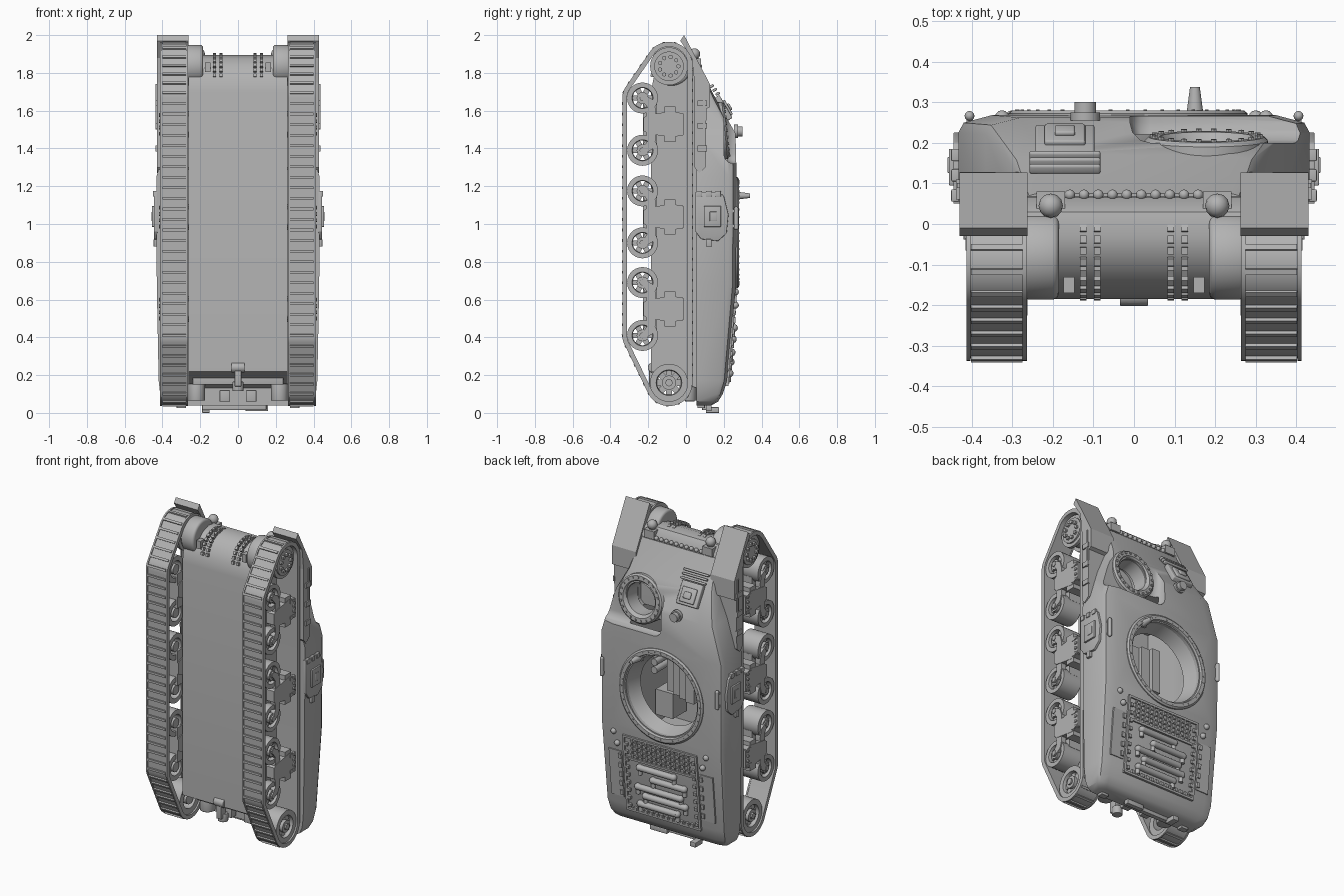
import bpy, bmesh, math
from mathutils import Matrix, Vector

cube = bpy.data.objects.get("Cube")
if cube:
    bpy.data.objects.remove(cube)

grey = bpy.data.materials.new("plain grey")
grey.use_nodes = True
grey.diffuse_color = (0.45, 0.45, 0.45, 1)
grey.node_tree.nodes["Principled BSDF"].inputs["Base Color"].default_value = (0.45, 0.45, 0.45, 1)
X, Y, Z = Vector((1, 0, 0)), Vector((0, 1, 0)), Vector((0, 0, 1))


def frame(c, axis):
    return Matrix.Translation(c) @ axis.to_track_quat('Z', 'Y').to_matrix().to_4x4()


def box(bm, c, s, rx=0):
    m = Matrix.Translation(c) @ Matrix.Rotation(rx, 4, 'X') @ Matrix.Diagonal((*s, 1))
    bmesh.ops.create_cube(bm, size=1, matrix=m)


def cyl(bm, c, r, d, axis=Y, r2=None, n=20):
    bmesh.ops.create_cone(bm, cap_ends=True, segments=n, radius1=r, radius2=r if r2 is None else r2,
                          depth=d, matrix=frame(c, axis))


def ball(bm, c, r):
    bmesh.ops.create_uvsphere(bm, u_segments=12, v_segments=8, radius=r, matrix=Matrix.Translation(c))


def loft(bm, rings, cap=True, loop=False):
    vs = [[bm.verts.new(p) for p in ring] for ring in rings]
    n = len(vs[0])
    for i in range(len(vs) if loop else len(vs) - 1):
        a, b = vs[i], vs[(i + 1) % len(vs)]
        for j in range(n):
            bm.faces.new((a[j], a[(j + 1) % n], b[(j + 1) % n], b[j]))
    if cap:
        bm.faces.new(vs[0])
        bm.faces.new(vs[-1])


def lathe(bm, profile, c, axis, n=32):
    m = frame(c, axis)
    loft(bm, [[m @ Vector((r * math.cos(t), r * math.sin(t), h)) for r, h in profile]
              for t in (2 * math.pi * i / n for i in range(n))], cap=False, loop=True)


def extrude(bm, profile, x0, x1):
    loft(bm, [[(x, y, z) for y, z in profile] for x in (x0, x1)])


def bolt_circle(bm, c, axis, r, n, size):
    m = frame(c, axis)
    for i in range(n):
        t = 2 * math.pi * i / n
        cyl(bm, m @ Vector((r * math.cos(t), r * math.sin(t), 0)), size, size * 1.6, axis, n=6)


def make(name, bm, mirror=False, bevel=0, cutters=(), smooth=True):
    bmesh.ops.recalc_face_normals(bm, faces=bm.faces)
    me = bpy.data.meshes.new(name)
    bm.to_mesh(me)
    bm.free()
    me.materials.append(grey)
    ob = bpy.data.objects.new(name, me)
    bpy.context.collection.objects.link(ob)
    bpy.ops.object.select_all(action='DESELECT')
    ob.select_set(True)
    bpy.context.view_layer.objects.active = ob
    if bevel:
        mod = ob.modifiers.new("bevel", 'BEVEL')
        mod.width, mod.segments = bevel, 3
        mod.limit_method, mod.angle_limit = 'ANGLE', 0.35
    for cut in cutters:
        mod = ob.modifiers.new("cut", 'BOOLEAN')
        mod.operation, mod.object, mod.solver = 'DIFFERENCE', cut, 'EXACT'
    if mirror:
        ob.modifiers.new("mirror", 'MIRROR')
    for mod in list(ob.modifiers):
        bpy.ops.object.modifier_apply(modifier=mod.name)
    if smooth:
        bpy.ops.object.shade_smooth_by_angle(angle=0.6)
    return ob


def cutter(name, bevel, build, *args):
    bm = bmesh.new()
    build(bm, *args)
    ob = make(name, bm, bevel=bevel, smooth=False)
    ob.hide_render = True
    return ob


# Cutters for crew space, turret opening, driver step and driver opening
RING = Vector((-.015, 0.262, 0.953))
tilt = Vector((0, 0.995, 0.1))
HATCH = Vector((0.178, 0.205, 1.495))
space = cutter("crew_space_cutter", 0, box, (0, 0.03, 1.0), (0.48, 0.38, 0.8))
hole = cutter("turret_cutter", 0, cyl, RING, 0.25, 0.2, Y, None, 48)
step = cutter("driver_step_cutter", 0.05, box, (0.3, 0.4, 1.56), (0.62, 0.4, 0.48))
port = cutter("driver_port_cutter", 0, cyl, HATCH, 0.1, 0.3, tilt, None, 40)

# Upper hull: sections of height, lower width, deck width, deck level
bm = bmesh.new()
rings = []
for z, w, wt, y in ((0.04, .36, .32, .135), (0.06, .395, .34, .17), (0.1, .412, .35, .195), (0.17, .42, .35, .217),
                    (0.68, .43, .35, .265), (1.25, .432, .35, .268), (1.48, .365, .28, .262),
                    (1.64, .3, .23, .17), (1.82, .262, .24, .075)):
    side = [(w, .055), (w, y * .84), (w * .85 + wt * .15, y * .93), (wt, y)]
    rings.append([(x, a, z) for x, a in side] + [(-x, a, z) for x, a in reversed(side)])
loft(bm, rings)
make("upper_hull", bm, cutters=(space, hole, step, port))

# Lower hull with rounded nose
bm = bmesh.new()
extrude(bm, [(-.185, .22), (-.185, 1.7), (-.172, 1.77), (-.14, 1.83), (-.09, 1.875), (-.03, 1.895),
             (.03, 1.885), (.065, 1.84), (.08, 1.7), (.08, .12), (-.05, .18)], -.262, .262)
make("lower_hull", bm, cutters=(space,))
for ob in (space, hole, step, port):
    bpy.data.objects.remove(ob)

# Nose fittings: bolted flanges, drive housings, lugs
bm = bmesh.new()
for x in (.09, .125):
    for i in range(15):
        t = math.radians(-5 + i * 12.5)
        box(bm, (x, -.055 + .125 * math.cos(t), 1.765 + .13 * math.sin(t)), (.016, .018, .018), t)
ball(bm, (.205, .045, 1.9), .03)
cyl(bm, (.205, .045, 1.86), .02, .08, Z)
box(bm, (.205, .045, 1.85), (.07, .07, .05))
box(bm, (.16, -.15, 1.83), (.028, .04, .05))
for i in range(5):
    ball(bm, (.018 + .035 * i, .072, 1.835), .013)
make("nose_fittings", bm, mirror=True)
bm = bmesh.new()
cyl(bm, (.23, -.078, 1.84), .108, .09, X, n=32)
make("drive_housings", bm, mirror=True, bevel=.015)

# Track path: hull of wheel circles
circles = [(-.09, 1.84, .112), (-.09, .16, .112), (-.23, 1.667, .095), (-.23, .41, .095)]
pts = sorted({(round(y + r * math.cos(t), 4), round(z + r * math.sin(t), 4)) for y, z, r in circles
              for t in (math.pi * k / 24 for k in range(48))})


def half(ps):
    out = []
    for p in ps:
        while len(out) > 1 and ((out[-1][0] - out[-2][0]) * (p[1] - out[-2][1])
                                - (out[-1][1] - out[-2][1]) * (p[0] - out[-2][0])) <= 0:
            out.pop()
        out.append(p)
    return out[:-1]


path = [Vector((0, *p)) for p in half(pts) + half(pts[::-1])]
edges = list(zip(path, path[1:] + path[:1]))
bm = bmesh.new()


def band(x0, x1, inner, outer):
    rows = []
    for i, p in enumerate(path):
        u = (path[(i + 1) % len(path)] - path[i - 1]).normalized()
        out = Vector((0, u.z, -u.y))
        rows.append([p + X * x + out * h for x, h in ((x0, inner), (x1, inner), (x1, outer), (x0, outer))])
    loft(bm, rows, cap=False, loop=True)


# Continuous belt with raised edges, then cross bars
band(.265, .41, -.011, .006)
band(.264, .274, -.013, .012)
band(.402, .412, -.013, .012)
total = sum((b - a).length for a, b in edges)
links = 74
for i in range(links):
    d = total * i / links
    for a, b in edges:
        if d <= (b - a).length:
            break
        d -= (b - a).length
    u = (b - a).normalized()
    p = a + u * d + Vector((0, u.z, -u.y)) * .008
    box(bm, p + X * .338, (.126, .014, .014), math.atan2(u.z, u.y))
make("tracks", bm, mirror=True)


# Wheels
def wheel(bm, y, z, r, holes, x0=.275, x1=.402):
    c = Vector((0, y, z))
    lathe(bm, [(r, x0), (r, x1), (r * .68, x1), (r * .64, x1 - .02), (r * .64, x0)], c, X, 28)
    cyl(bm, c + X * (x0 + x1) / 2, r * .38, x1 - x0, X)
    cyl(bm, c + X * x1, r * .2, .02, X, n=8)
    for i in range(holes):
        t = 2 * math.pi * i / holes
        box(bm, c + X * (x1 - .03) + Vector((0, math.cos(t), math.sin(t))) * r * .5,
            (.02, r * .5, r * .34), t)


bm = bmesh.new()
for z in (1.667, 1.39, 1.175, .9, .69, .41):
    wheel(bm, -.23, z, .082, 6)
make("road_wheels", bm, mirror=True)
bm = bmesh.new()
wheel(bm, -.09, .16, .1, 8)
make("rear_idlers", bm, mirror=True)
bm = bmesh.new()
cyl(bm, (.335, -.09, 1.835), .078, .12, X, n=28)
for x in (.295, .375):
    lathe(bm, [(.1, x - .01), (.1, x + .01), (.07, x + .01), (.07, x - .01)], Vector((0, -.09, 1.835)), X)
bolt_circle(bm, Vector((.398, -.09, 1.835)), X, .05, 9, .012)
make("drive_sprockets", bm, mirror=True)

# Suspension brackets, swing arms, beams and springs
bm = bmesh.new()
for z in (1.528, 1.037, .55):
    extrude(bm, [(-.225, z - .035), (-.2, z - .05), (-.07, z - .07), (-.01, z - .055),
                 (-.01, z + .055), (-.07, z + .07), (-.2, z + .05), (-.225, z + .035)], .262, .412)
    box(bm, (.312, -.19, z), (.09, .075, .22))
    for s in (-1, 1):
        box(bm, (.355, -.085, z + s * .078), (.11, .06, .03))
        for x in (.376, .29):
            extrude(bm, [(-.25, z + s * .15), (-.225, z + s * .16), (-.175, z + s * .13), (-.16, z + s * .08),
                         (-.165, z + s * .03), (-.215, z + s * .02), (-.205, z + s * .09)], x, x + .033)
        box(bm, (.39, -.04, z + s * .05), (.05, .05, .02))
    for i in range(4):
        cyl(bm, (.412, -.03, z - .05 + i * .033), .01, .015, X, n=6)
make("suspension", bm, mirror=True)

# Fenders with hinge strips
bm = bmesh.new()
extrude(bm, [(-.03, 1.97), (-.01, 2.0), (.127, 1.74), (.128, 1.62), (.108, 1.61), (.104, 1.3), (.07, 1.27),
             (.045, 1.3), (.045, 1.75), (.03, 1.88)], .262, .43)
for z in (1.4, 1.52, 1.64):
    box(bm, (.432, .085, z), (.012, .05, .03))
box(bm, (.428, .095, 1.62), (.016, .012, .24))
make("fenders", bm, mirror=True, smooth=False)

# Side doors
bm = bmesh.new()
extrude(bm, [(.05, .96), (.08, .92), (.17, .91), (.215, .95), (.225, 1.05), (.2, 1.15), (.17, 1.17), (.05, 1.17)],
        .425, .445)
box(bm, (.447, .14, 1.04), (.018, .09, .11))
box(bm, (.456, .145, 1.04), (.006, .04, .05))
for y in (.07, .12, .17):
    box(bm, (.437, y, 1.16), (.026, .03, .03))
box(bm, (.437, .12, .9), (.02, .03, .04))
make("side_doors", bm, mirror=True, bevel=.004)

# Lifting handles and deck lamps
bm = bmesh.new()
cyl(bm, (.405, .266, 1.03), .012, .1, Z)
for s in (-1, 1):
    ball(bm, (.405, .266, 1.03 + s * .05), .012)
    box(bm, (.405, .25, 1.03 + s * .04), (.016, .03, .016))
for x, z in ((.325, .64), (.3, .57)):
    cyl(bm, (x, .25, z), .014, .025)
    ball(bm, (x, .262, z), .018)
make("deck_handles", bm, mirror=True)

# Turret ring and sight post
bm = bmesh.new()
lathe(bm, [(.295, -.03), (.295, .01), (.285, .018), (.262, .018), (.235, -.06), (.22, -.1), (.25, -.1)], RING, Y, 56)
bolt_circle(bm, RING + Y * .016, Y, .274, 40, .005)
make("turret_ring", bm)
bm = bmesh.new()
cyl(bm, (.15, .3, 1.15), .022, .075, Y, .012)
box(bm, (.155, .255, 1.165), (.06, .02, .06))
make("sight_post", bm)

# Driver opening
bm = bmesh.new()
lathe(bm, [(.155, -.12), (.152, .0), (.142, .01), (.115, .01), (.098, -.01), (.09, -.1)], HATCH, tilt, 44)
bolt_circle(bm, HATCH + tilt * .01, tilt, .132, 22, .008)
make("driver_opening", bm)

# Front vision block, louvres and vent
bm = bmesh.new()
box(bm, (-.17, .19, 1.61), (.145, .05, .14), .52)
box(bm, (-.17, .218, 1.615), (.1, .02, .09), .52)
box(bm, (-.17, .23, 1.62), (.05, .015, .04), .52)
for i in range(3):
    box(bm, (-.17, .168 - i * .016, 1.69 + i * .02), (.175, .025, .014), .52)
make("vision_block", bm, bevel=.006)
bm = bmesh.new()
cyl(bm, (-.12, .265, 1.49), .036, .02)
cyl(bm, (-.12, .28, 1.49), .027, .04)
make("roof_vent", bm)


# Engine deck
def deck(x, z, h=0):
    return Vector((x, .265 - .0943 * (.68 - z) + h, z))


bm = bmesh.new()
for z in (.63, .49, .15):
    box(bm, deck(0, z), (.52, .02, .014), -.094)
for s in (-1, 1):
    box(bm, deck(s * .255, .39), (.014, .02, .48), -.094)
    box(bm, deck(s * .32, .37), (.09, .012, .3), -.094)
    for i in range(9):
        box(bm, deck(s * .235, .18 + i * .05, .006), (.02, .016, .02), -.094)
    for i in range(5):
        box(bm, deck(s * .285, .25 + i * .06, .006), (.02, .018, .03), -.094)
for i in range(13):
    box(bm, deck(-.198 + i * .033, .56), (.009, .016, .13), -.094)
for i in range(4):
    box(bm, deck(0, .52 + i * .028), (.42, .014, .007), -.094)
for i in range(12):
    box(bm, deck(-.2 + i * .036, .165, .006), (.02, .016, .02), -.094)
make("engine_deck", bm, smooth=False)
bm = bmesh.new()
for x, z, w in ((.03, .45, .24), (-.05, .39, .22), (.02, .32, .3), (-.02, .27, .28), (.03, .21, .26)):
    cyl(bm, deck(x, z, .012), .019, w, X)
    for s in (-1, 1):
        ball(bm, deck(x + s * w / 2, z, .01), .021)
        cyl(bm, deck(x + s * w / 2, z - .022, .006), .013, .05, Z)
make("deck_pipes", bm)

# Crew space fittings: stepped seat, lockers and stowed tubes
bm = bmesh.new()
for i in range(4):
    box(bm, (.09 - i * .06, -.07 + i * .012, 1.0), (.058, .18 + i * .024, .28))
box(bm, (.16, -.08, .75), (.12, .14, .16))
for i in range(5):
    cyl(bm, (.19, -.05, .98 + i * .05), .022, .2)
make("crew_seats", bm)

# Rear tow gear and rear plate fittings
bm = bmesh.new()
box(bm, (0, -.17, .2), (.035, .05, .12))
cyl(bm, (0, -.175, .24), .027, .07, X)
cyl(bm, (0, -.15, .14), .03, .05, Z)
box(bm, (0, -.02, .18), (.48, .1, .06))
box(bm, (-.02, .1, .028), (.34, .03, .025))
box(bm, (-.17, .14, .015), (.04, .07, .03))
box(bm, (.1, .12, .025), (.12, .03, .03))
for s in (-1, 1):
    box(bm, (s * .07, .02, .09), (.055, .05, .06))
    cyl(bm, (s * .13, -.03, .17), .014, .2, X)
    cyl(bm, (s * .22, .01, .11), .045, .09, Z)
    box(bm, (s * .3, .08, .04), (.05, .04, .03))
make("rear_fittings", bm, bevel=.003)
